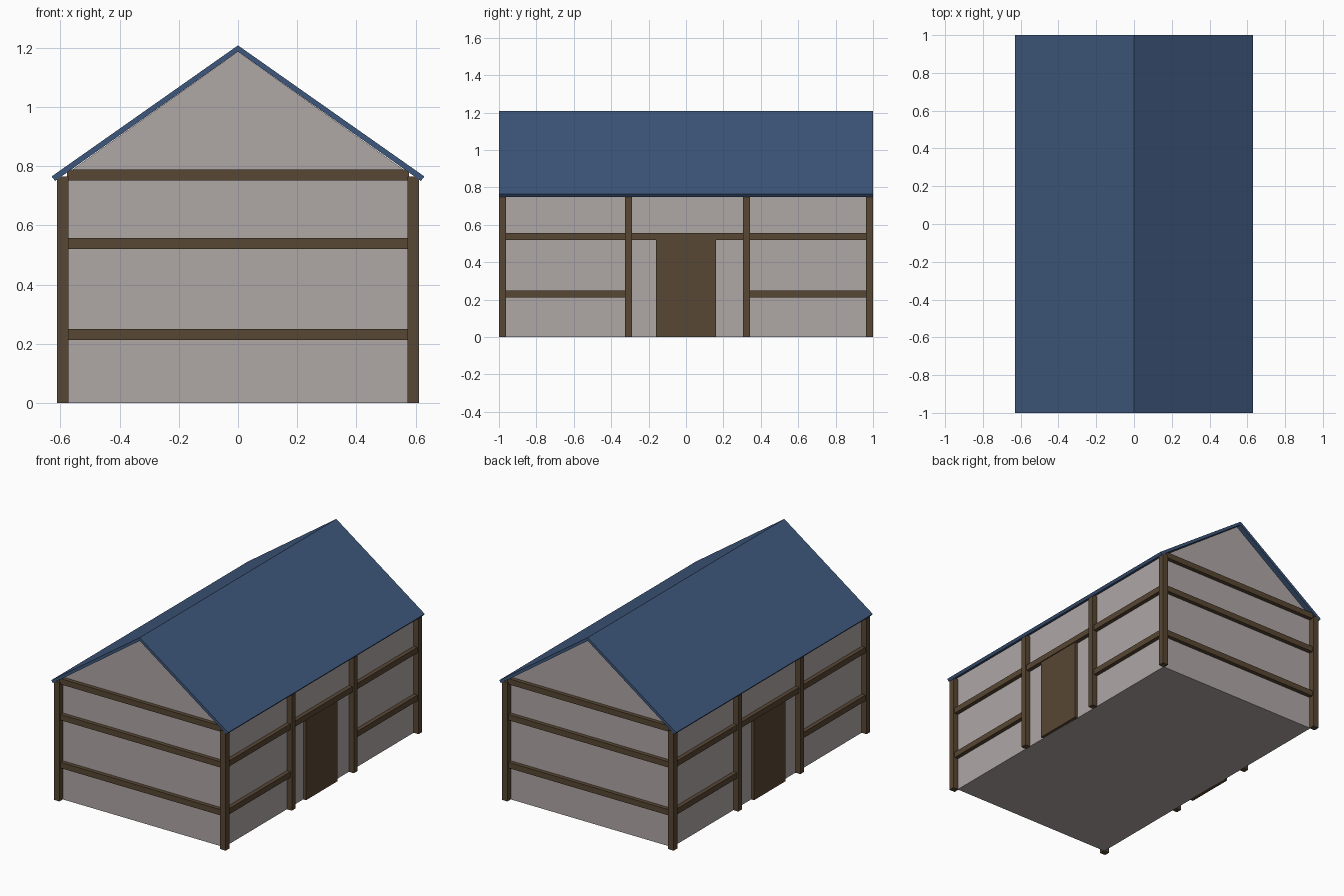
import bpy
import bmesh

cube = bpy.data.objects.get("Cube")
if cube:
    bpy.data.objects.remove(cube, do_unlink=True)


def material(name, colour):
    mat = bpy.data.materials.new(name)
    mat.use_nodes = True
    mat.diffuse_color = (*colour, 1)
    bsdf = mat.node_tree.nodes["Principled BSDF"]
    bsdf.inputs["Base Color"].default_value = (*colour, 1)
    bsdf.inputs["Roughness"].default_value = 0.8
    return mat


PLASTER = material("pale plaster", (0.43, 0.385, 0.38))
WOOD = material("dark wood", (0.098, 0.063, 0.034))
SLATE = material("blue roofing", (0.048, 0.095, 0.20))


def add_object(name, bm, mat):
    bmesh.ops.recalc_face_normals(bm, faces=bm.faces)
    mesh = bpy.data.meshes.new(name)
    bm.to_mesh(mesh)
    bm.free()
    mesh.materials.append(mat)
    obj = bpy.data.objects.new(name, mesh)
    bpy.context.collection.objects.link(obj)
    return obj


def box(name, low, high, mat):
    bm = bmesh.new()
    bmesh.ops.create_cube(bm, size=1)
    for v in bm.verts:
        v.co = [h if c > 0 else l for c, l, h in zip(v.co, low, high)]
    return add_object(name, bm, mat)


def extrude_along_y(name, profile, half_length, mat):
    bm = bmesh.new()
    face = bm.faces.new([bm.verts.new((x, -half_length, z)) for x, z in profile])
    result = bmesh.ops.extrude_face_region(bm, geom=[face])
    new_verts = [g for g in result["geom"] if isinstance(g, bmesh.types.BMVert)]
    bmesh.ops.translate(bm, verts=new_verts, vec=(0, 2 * half_length, 0))
    return add_object(name, bm, mat)


POST = 0.037             # post width and beam height
OUT_X, OUT_Y = 0.612, 1.0
WALL_X, WALL_Y = OUT_X - POST + 0.002, OUT_Y - POST + 0.002
BEAM_OUT = 0.026         # how far beams stand out from the walls
RAILS = {"lower": 0.212, "middle": 0.52, "upper": 0.751}
MID_POSTS = (-0.308, 0.323)
POST_TOP = 0.765

# Plastered body with gable ends
extrude_along_y("walls", [(-WALL_X, 0), (WALL_X, 0), (WALL_X, 0.776),
                          (0, 1.187), (-WALL_X, 0.776)], WALL_Y, PLASTER)

# Thin pitched roof
extrude_along_y("roof", [(-0.63, 0.765), (0, 1.208), (0.63, 0.765),
                         (0.618, 0.75), (0, 1.187), (-0.618, 0.75)], OUT_Y, SLATE)

# Long sides: posts, beams and a door, on both sides
half = POST / 2
centres = [-OUT_Y + half, *MID_POSTS, OUT_Y - half]
for side, sign in (("left", 1), ("right", -1)):
    def side_box(name, depth, y0, y1, z0, z1):
        xs = sorted((sign * (WALL_X - 0.005), sign * (WALL_X + depth)))
        box(f"{side}_{name}", (xs[0], y0, z0), (xs[1], y1, z1), WOOD)

    for i, y in enumerate(centres):
        side_box(f"post_{i + 1}", OUT_X - WALL_X, y - half, y + half, 0, POST_TOP)
    for i, (a, b) in enumerate(zip(centres, centres[1:])):
        for rail in ("lower", "middle"):
            if rail == "lower" and i == 1:
                continue  # the door bay has no lower beam
            z = RAILS[rail]
            side_box(f"{rail}_beam_{i + 1}", BEAM_OUT, a + half, b - half, z, z + POST)
    side_box("door", 0.02, -0.16, 0.16, 0, RAILS["middle"])

# Gable ends: three beams between the corner posts
for end, sign in (("front", -1), ("back", 1)):
    ys = sorted((sign * (WALL_Y - 0.005), sign * (WALL_Y + BEAM_OUT)))
    for rail, z in RAILS.items():
        box(f"{end}_{rail}_beam", (-WALL_X, ys[0], z), (WALL_X, ys[1], z + POST), WOOD)
